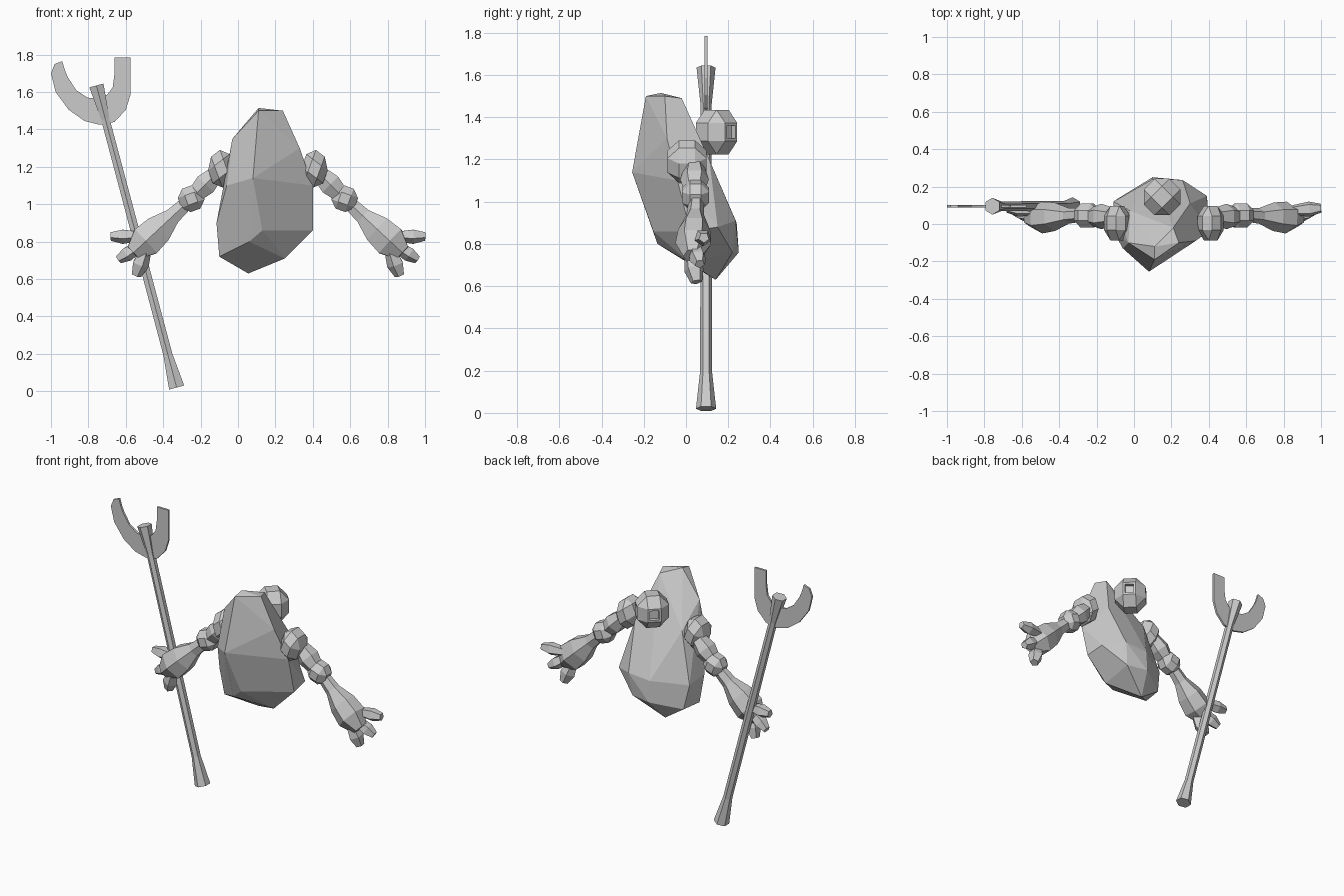
import bpy, bmesh, math
from mathutils import Vector, Matrix

if "Cube" in bpy.data.objects:
    bpy.data.objects.remove(bpy.data.objects["Cube"], do_unlink=True)

stone = bpy.data.materials.new("grey stone")
stone.use_nodes = True
GREY = (0.6, 0.6, 0.6, 1)
stone.diffuse_color = GREY
stone.node_tree.nodes["Principled BSDF"].inputs["Base Color"].default_value = GREY

MIRROR_X = 0.16   # plane between the two arms
STAFF_Y = 0.095


def finish(name, bm):
    bmesh.ops.recalc_face_normals(bm, faces=bm.faces[:])
    mesh = bpy.data.meshes.new(name)
    bm.to_mesh(mesh)
    bm.free()
    mesh.materials.append(stone)
    obj = bpy.data.objects.new(name, mesh)
    bpy.context.scene.collection.objects.link(obj)
    return obj


def hull(points):
    """Faceted convex rock around the points."""
    bm = bmesh.new()
    for p in points:
        bm.verts.new(p)
    result = bmesh.ops.convex_hull(bm, input=bm.verts[:])
    loose = {g for g in result["geom_interior"] + result["geom_unused"]
             if isinstance(g, bmesh.types.BMVert)}
    bmesh.ops.delete(bm, geom=list(loose), context="VERTS")
    bmesh.ops.dissolve_limit(bm, angle_limit=math.radians(4),
                             verts=bm.verts[:], edges=bm.edges[:])
    return bm


def ball(centre, radii, turn, axis="Z"):
    """Cut ball with square and triangular facets."""
    long = 1 + math.sqrt(2)
    scale = 1 / math.sqrt(2 + long * long)
    spin = Matrix.Rotation(math.radians(turn), 3, axis)
    points = []
    for k in range(3):
        for signs in range(8):
            v = Vector([(long if i == k else 1) * (1 if signs >> i & 1 else -1)
                        for i in range(3)]) * scale
            v = spin @ v
            points.append(Vector(centre) + Vector([a * b for a, b in zip(v, radii)]))
    return hull(points)


def limb(start, end, sections, sides=6, depth=1.0):
    """Faceted rod; sections are (fraction along, radius)."""
    start, end = Vector(start), Vector(end)
    along = (end - start).normalized()
    back = Vector((0, 1, 0))
    across = along.cross(back).normalized()
    back = across.cross(along)
    bm = bmesh.new()
    rings = []
    for t, r in sections:
        c = start.lerp(end, t)
        ring = []
        for i in range(sides):
            a = math.tau * (i + 0.5) / sides
            ring.append(bm.verts.new(c + across * r * math.cos(a)
                                     + back * r * depth * math.sin(a)))
        rings.append(ring)
    for low, high in zip(rings, rings[1:]):
        for i in range(sides):
            j = (i + 1) % sides
            bm.faces.new((low[i], low[j], high[j], high[i]))
    bm.faces.new(rings[0])
    bm.faces.new(rings[-1])
    return bm


# Body: leaning boulder, top forward and base back
finish("body", hull([
    (0.11, -0.19, 1.50), (0.11, -0.12, 1.515), (0.24, -0.1, 1.50),
    (0.21, -0.02, 1.49), (-0.03, -0.1, 1.35), (0.33, -0.09, 1.3),
    (0.08, -0.255, 1.14), (0.4, -0.04, 1.1), (-0.06, -0.13, 1.1),
    (-0.02, 0.07, 1.2), (0.3, 0.11, 1.2), (0.4, 0.02, 0.86),
    (0.39, 0.15, 0.88), (-0.115, -0.03, 0.9), (-0.11, 0.12, 0.88),
    (0.1, 0.24, 0.9), (0.26, 0.235, 0.91), (0.13, -0.155, 0.86),
    (0.06, -0.135, 0.8), (-0.1, 0, 0.72), (0.25, 0.02, 0.71),
    (0.055, 0.14, 0.63), (-0.08, 0.14, 0.72), (0.1, 0.25, 0.76),
    (0.24, 0.22, 0.76)]))

# Head: cut ball on the back, with two square recessed eyes
head = ball((0.15, 0.145, 1.33), (0.113, 0.113, 0.122), 45)
for want in ((1, 1, 0), (-1, 1, 0)):
    head.normal_update()
    want = Vector(want).normalized()
    face = max(head.faces, key=lambda f: f.normal.dot(want))
    bmesh.ops.inset_individual(head, faces=[face], thickness=0.018)
    bmesh.ops.inset_individual(head, faces=[face], thickness=0.001, depth=-0.025)
finish("head", head)

# Arm parts, built on the left and mirrored to the right
parts = {
    "shoulder": lambda: ball((0.41, 0.005, 1.19), (0.075, 0.107, 0.108), 28, "Y"),
    "upper_arm": lambda: limb((0.44, 0.04, 1.16), (0.56, 0.04, 1.04),
                              [(0, 0.05), (0.45, 0.068), (1, 0.045)], 6),
    "elbow": lambda: ball((0.57, 0.045, 1.03), (0.077, 0.075, 0.077), 20, "Y"),
    "forearm": lambda: limb((0.58, 0.05, 1.02), (0.88, 0.03, 0.74),
                            [(0, 0.04), (0.3, 0.05), (0.55, 0.09),
                             (0.78, 0.1), (1, 0.05)], 6, 0.85),
    "upper_finger": lambda: limb((0.82, 0.07, 0.83), (1, 0.085, 0.83),
                                 [(0, 0.025), (0.65, 0.042), (1, 0.025)], 5),
    "middle_finger": lambda: limb((0.83, 0.04, 0.79), (0.96, 0.065, 0.705),
                                  [(0, 0.03), (0.65, 0.042), (1, 0.024)], 5),
    "lower_finger": lambda: limb((0.81, 0.02, 0.77), (0.865, 0.05, 0.62),
                                 [(0, 0.03), (0.6, 0.048), (1, 0.028)], 5),
}
for name, build in parts.items():
    finish("left_" + name, build())
    right = build()
    for v in right.verts:
        v.co.x = 2 * MIRROR_X - v.co.x
    finish("right_" + name, right)

# Staff: slim hexagonal shaft flaring at both ends
finish("staff", limb((-0.328, STAFF_Y, 0.02), (-0.757, STAFF_Y, 1.635),
                     [(0, 0.048), (0.11, 0.028), (0.89, 0.026), (1, 0.045)]))

# Blade: thin open crescent at the staff head
outer = [(-0.98, 1.75), (-1, 1.70), (-0.975, 1.6), (-0.905, 1.505), (-0.82, 1.445),
         (-0.74, 1.425), (-0.66, 1.44), (-0.6, 1.505), (-0.575, 1.585), (-0.575, 1.785)]
inner = [(-0.94, 1.765), (-0.925, 1.715), (-0.91, 1.68), (-0.865, 1.61), (-0.805, 1.57),
         (-0.75, 1.565), (-0.7, 1.585), (-0.67, 1.625), (-0.66, 1.7), (-0.66, 1.785)]
bm = bmesh.new()
rows = [[bm.verts.new((x, STAFF_Y - 0.007, z)) for x, z in row] for row in (outer, inner)]
for i in range(len(outer) - 1):
    bm.faces.new((rows[0][i], rows[0][i + 1], rows[1][i + 1], rows[1][i]))
sheet = bmesh.ops.extrude_face_region(bm, geom=bm.faces[:])
for v in sheet["geom"]:
    if isinstance(v, bmesh.types.BMVert):
        v.co.y += 0.014
bmesh.ops.dissolve_limit(bm, angle_limit=math.radians(1),
                         verts=bm.verts[:], edges=bm.edges[:])
finish("blade", bm)
